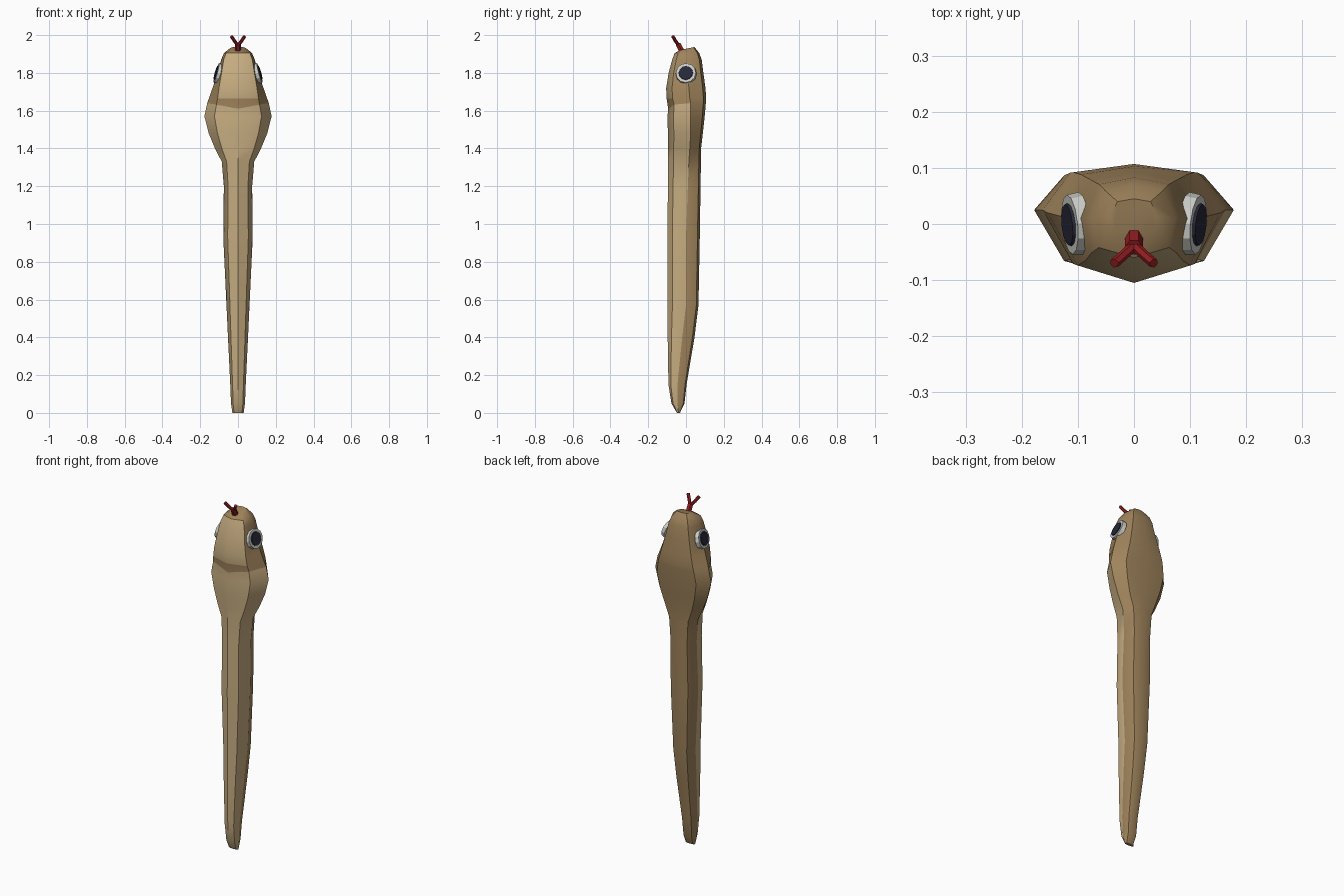
import bpy, bmesh, math
from mathutils import Vector, Matrix

if "Cube" in bpy.data.objects:
    bpy.data.objects.remove(bpy.data.objects["Cube"])


def material(name, srgb):
    m = bpy.data.materials.new(name)
    lin = [((c / 255 + 0.055) / 1.055) ** 2.4 for c in srgb]
    m.diffuse_color = (*lin, 1)
    m.use_nodes = True
    m.node_tree.nodes["Principled BSDF"].inputs["Base Color"].default_value = m.diffuse_color
    return m


BROWN = material("brown scales", (160, 132, 92))
TAN = material("tan belly", (200, 174, 130))
WHITE = material("eye white", (205, 205, 200))
NAVY = material("pupil navy", (40, 40, 56))
RED = material("tongue red", (150, 30, 34))


def add_object(name, bm, mats):
    me = bpy.data.meshes.new(name)
    bmesh.ops.recalc_face_normals(bm, faces=bm.faces)
    bm.to_mesh(me)
    bm.free()
    ob = bpy.data.objects.new(name, me)
    bpy.context.collection.objects.link(ob)
    for m in mats:
        me.materials.append(m)
    return ob


def shade(ob, angle):
    bpy.ops.object.select_all(action='DESELECT')
    ob.select_set(True)
    bpy.context.view_layer.objects.active = ob
    bpy.ops.object.shade_smooth_by_angle(angle=math.radians(angle))


# Body rings: height, half width, front y, side y, back y
rings = [
    (0.00, 0.030, -0.048, -0.04, -0.032),
    (0.05, 0.037, -0.077, -0.045, -0.008),
    (0.15, 0.041, -0.093, -0.045, 0.003),
    (0.40, 0.053, -0.097, -0.02, 0.045),
    (0.57, 0.061, -0.097, 0.00, 0.066),
    (0.93, 0.078, -0.098, 0.00, 0.073),
    (1.20, 0.075, -0.096, 0.01, 0.077),
    (1.33, 0.086, -0.094, 0.015, 0.079),
    (1.40, 0.122, -0.095, 0.02, 0.080),
    (1.48, 0.155, -0.096, 0.025, 0.089),
    (1.57, 0.178, -0.098, 0.025, 0.099),
    (1.64, 0.163, -0.094, 0.025, 0.105),   # below the mouth fold
    (1.665, 0.154, -0.103, 0.02, 0.107),   # jaw edge
    (1.72, 0.135, -0.105, 0.015, 0.103),
    (1.80, 0.108, -0.092, 0.01, 0.092),
    (1.87, 0.089, -0.073, 0.01, 0.083),
    (1.905, 0.074, -0.060, 0.01, 0.070),   # snout rim
    (1.93, 0.042, -0.025, 0.015, 0.045),
]
FOLD, RIM = 11, 16

bm = bmesh.new()
loops = []
for i, (z, w, yf, ys, yb) in enumerate(rings):
    fx = 0.70 + 0.15 * min(max((z - 1.66) / 0.2, 0), 1)
    fy, by = yf + 0.26 * (ys - yf), yb + 0.17 * (ys - yb)
    pts = [(0, yf), (fx * w, fy), (w, ys), (0.70 * w, by), (0, yb),
           (-0.70 * w, by), (-w, ys), (-fx * w, fy)]
    loop = []
    for k, (x, y) in enumerate(pts):
        dz = 0
        if i == FOLD:                       # V-shaped dip under the chin
            dz = {0: -0.03, 1: -0.008, 7: -0.008}.get(k, 0)
        if i == len(rings) - 1:             # crown slopes up to the back
            dz = 0.2 * (y - 0.01)
        loop.append(bm.verts.new((x, y, z + dz)))
    loops.append(loop)

# Skin between rings: belly in front, scales behind, pale chin on the head
for i in range(len(rings) - 1):
    for k in range(8):
        j = (k + 1) % 8
        f = bm.faces.new((loops[i][k], loops[i][j], loops[i + 1][j], loops[i + 1][k]))
        belly = i < FOLD and k in (0, 1, 6, 7)
        chin = FOLD < i < RIM and k in (0, 7)
        f.material_index = 1 if belly or chin else 0
bm.faces.new(loops[0][::-1])
bm.faces.new(loops[-1])
shade(add_object("snake_body", bm, [BROWN, TAN]), 40)


# Eyes: thin discs leaning against the sides of the head
def disc(name, side, mat, radius, thick, offset):
    normal = Vector((side, -0.10, 0.28)).normalized()
    bm = bmesh.new()
    bmesh.ops.create_cone(bm, cap_ends=True, segments=12, radius1=radius,
                          radius2=radius * 0.95, depth=thick)
    rot = normal.to_track_quat('Z', 'Y').to_matrix().to_4x4()
    pos = Vector((side * 0.104, 0.0, 1.797)) + normal * offset
    bm.transform(Matrix.Translation(pos) @ rot)
    add_object(name, bm, [mat])


for side, label in ((1, "right"), (-1, "left")):
    disc(label + "_eye_white", side, WHITE, 0.056, 0.022, 0.0)
    disc(label + "_pupil", side, NAVY, 0.039, 0.008, 0.012)


# Forked tongue
def tube(name, points, radius):
    cu = bpy.data.curves.new(name, 'CURVE')
    cu.dimensions = '3D'
    cu.bevel_depth = radius
    cu.bevel_resolution = 1
    cu.use_fill_caps = True
    sp = cu.splines.new('POLY')
    sp.points.add(len(points) - 1)
    for p, co in zip(sp.points, points):
        p.co = (*co, 1)
    cu.materials.append(RED)
    ob = bpy.data.objects.new(name, cu)
    bpy.context.collection.objects.link(ob)
    bpy.ops.object.select_all(action='DESELECT')
    ob.select_set(True)
    bpy.context.view_layer.objects.active = ob
    bpy.ops.object.convert(target='MESH')
    shade(bpy.context.view_layer.objects.active, 50)


tube("tongue_stem", [(0, -0.014, 1.90), (0, -0.042, 1.953)], 0.016)
for side, label in ((1, "right"), (-1, "left")):
    tube(label + "_tongue_fork",
         [(0, -0.038, 1.945), (side * 0.018, -0.055, 1.968), (side * 0.035, -0.070, 1.994)], 0.009)
